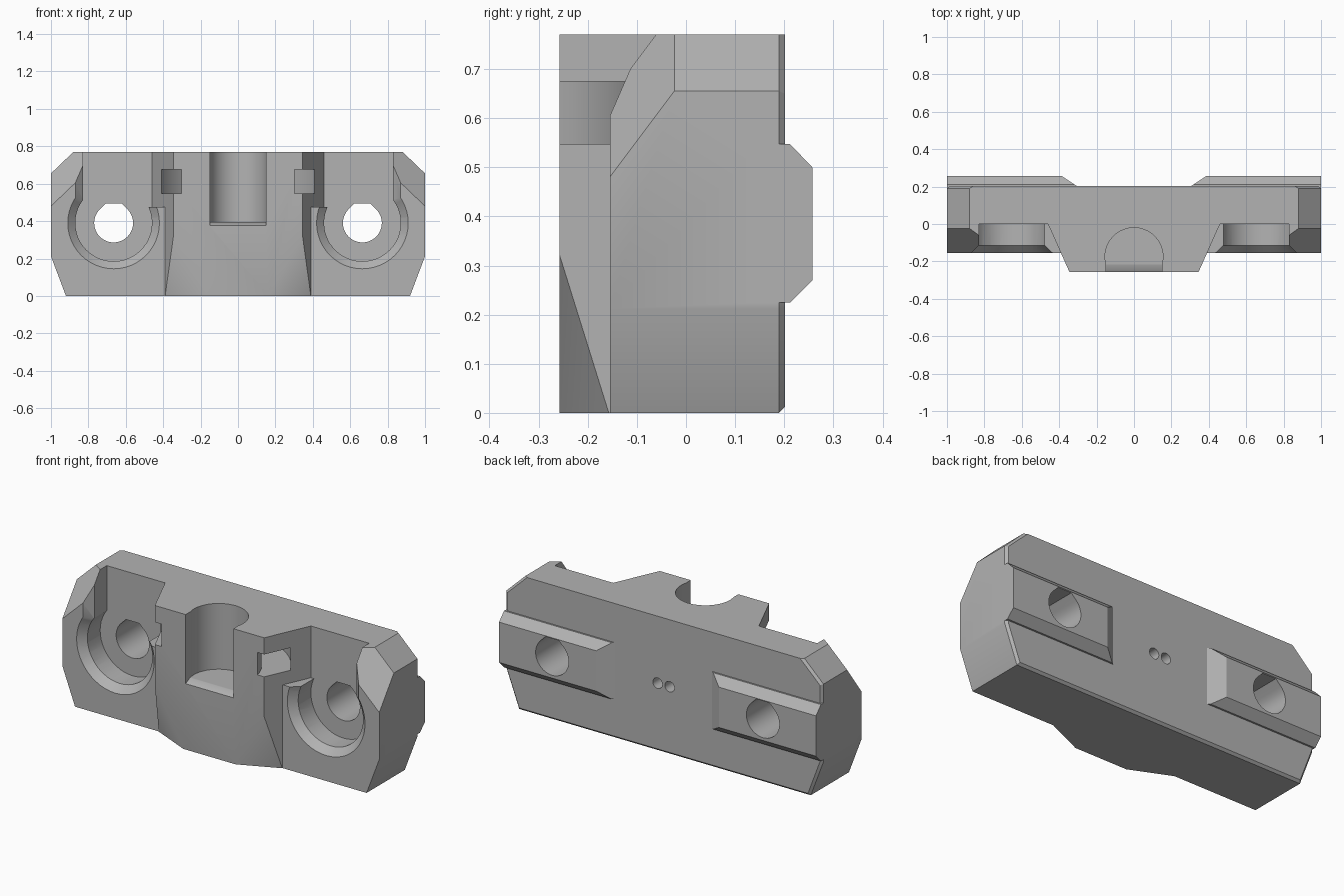
import bpy, bmesh, math
from mathutils import Vector

cube = bpy.data.objects.get("Cube")
if cube:
    bpy.data.objects.remove(cube, do_unlink=True)

grey = bpy.data.materials.new("plain_grey")
grey.use_nodes = True
grey.diffuse_color = (0.45, 0.45, 0.45, 1)
grey.node_tree.nodes["Principled BSDF"].inputs["Base Color"].default_value = (0.45, 0.45, 0.45, 1)


def prism(points, axis, lo, hi):
    """Extrude a 2D outline along an axis; the other two axes keep their order."""
    bm = bmesh.new()
    rings = []
    for depth in (lo, hi):
        ring = []
        for p in points:
            co = list(p)
            co.insert("xyz".index(axis), depth)
            ring.append(bm.verts.new(co))
        rings.append(ring)
        bm.faces.new(ring)
    n = len(points)
    for i in range(n):
        j = (i + 1) % n
        bm.faces.new((rings[0][i], rings[0][j], rings[1][j], rings[1][i]))
    bmesh.ops.recalc_face_normals(bm, faces=bm.faces)
    return bm


def slice_off(bm, co, normal):
    """Remove everything on the normal side of a plane and cap the cut."""
    geom = bm.verts[:] + bm.edges[:] + bm.faces[:]
    cut = bmesh.ops.bisect_plane(bm, geom=geom, plane_co=co, plane_no=normal, clear_outer=True)
    edges = [e for e in cut["geom_cut"] if isinstance(e, bmesh.types.BMEdge)]
    bmesh.ops.holes_fill(bm, edges=edges)
    bmesh.ops.recalc_face_normals(bm, faces=bm.faces)


def to_object(name, bm):
    mesh = bpy.data.meshes.new(name)
    bm.to_mesh(mesh)
    bm.free()
    mesh.materials.append(grey)
    obj = bpy.data.objects.new(name, mesh)
    bpy.context.collection.objects.link(obj)
    return obj


def combine(target, bm, operation):
    """Boolean a shape into the target, then drop the helper."""
    tool = to_object("helper", bm)
    tool.hide_render = True
    mod = target.modifiers.new("boolean", 'BOOLEAN')
    mod.operation, mod.object, mod.solver = operation, tool, 'EXACT'
    bpy.context.view_layer.update()
    graph = bpy.context.evaluated_depsgraph_get()
    mesh = bpy.data.meshes.new_from_object(target.evaluated_get(graph))
    target.modifiers.clear()
    target.data = mesh
    bpy.data.objects.remove(tool, do_unlink=True)


def arc(cx, cy, r, start, end, steps):
    angles = [math.radians(start + (end - start) * i / steps) for i in range(steps + 1)]
    return [(cx + r * math.cos(a), cy + r * math.sin(a)) for a in angles]


def circle(cx, cy, r, steps=48):
    return arc(cx, cy, r, 0, 360, steps)[:-1]


def cone(cx, cz, r_front, r_back, y_front, y_back):
    bm = prism(circle(cx, cz, r_front), "y", y_front, y_back)
    for v in bm.verts:
        if abs(v.co.y - y_back) < 1e-5:
            v.co.x = cx + (v.co.x - cx) * r_back / r_front
            v.co.z = cz + (v.co.z - cz) * r_back / r_front
    return bm


FRONT, BACK, TOP = -0.155, 0.202, 0.77
HOLE_X, HOLE_Z = 0.665, 0.39

# Main block with softened rear edges and sliced front top corners
half = [(0.92, 0), (1, 0.212), (1, 0.655), (0.88, TOP)]
bm = prism(half + [(-x, z) for x, z in reversed(half)], "y", FRONT, BACK)
rear = [e for e in bm.edges if all(abs(v.co.y - BACK) < 1e-5 for v in e.verts)
        and not all(v.co.z > TOP - 0.01 for v in e.verts)]
bmesh.ops.bevel(bm, geom=rear, offset=0.013, segments=1, affect='EDGES')
for s in (1, -1):
    slice_off(bm, Vector((s, FRONT, 0.48)), Vector((s * 0.0155, -0.0216, 0.0162)))
block = to_object("mount_block", bm)

# Round counterbores opening upward, with a chamfered rim
for s in (1, -1):
    combine(block, prism(circle(s * HOLE_X, HOLE_Z, 0.205), "y", -0.3, 0), 'DIFFERENCE')
    combine(block, cone(s * HOLE_X, HOLE_Z, 0.25, 0.2, -0.16, -0.11), 'DIFFERENCE')
    slot = [(0.3, -0.3), (0.87, -0.3), (0.87, FRONT), (0.828, -0.113), (0.828, 0), (0.3, 0)]
    combine(block, prism([(s * x, y) for x, y in slot], "z", 0.475, 1), 'DIFFERENCE')

# Central boss, its lower front corners sloped back
half = [(0.345, -0.257), (0.46, 0), (0.46, 0.1)]
bm = prism(half + [(-x, y) for x, y in reversed(half)], "z", 0, TOP)
for s in (1, -1):
    slice_off(bm, Vector((s * 0.345, -0.257, 0.32)), Vector((s * 0.032, -0.072, -0.018)))
combine(block, bm, 'UNION')

# Rear locating rails with bevelled long sides and sloped inner ends
rail = [(0.15, 0.225), (0.212, 0.225), (0.257, 0.27), (0.257, 0.5), (0.212, 0.547), (0.15, 0.547)]
for s in (1, -1):
    bm = prism(rail, "x", s * 0.2, s * 1.0)
    slice_off(bm, Vector((s * 0.305, BACK, 0)), Vector((s * -0.055, 0.082, 0)))
    combine(block, bm, 'UNION')

# Flat-topped bolt holes and small rear pin holes
for s in (1, -1):
    bore = arc(s * HOLE_X, HOLE_Z, 0.104, 135, 405, 36)
    bore += [(s * HOLE_X + 0.042, HOLE_Z + 0.105), (s * HOLE_X - 0.042, HOLE_Z + 0.105)]
    combine(block, prism(bore, "y", -0.4, 0.4), 'DIFFERENCE')
    combine(block, prism(circle(s * 0.038, 0.388, 0.03, 24), "y", 0.1, 0.3), 'DIFFERENCE')

# Vertical round socket in the boss with a sloped front lip
socket = arc(0, -0.175, 0.155, -14, 194, 40) + [(-0.15, -0.3), (0.15, -0.3)]
combine(block, prism(socket, "z", 0.395, 1), 'DIFFERENCE')
lip = [(-0.22, 0.395), (-0.27, 0.369), (-0.27, 0.45), (-0.22, 0.45)]
combine(block, prism(lip, "x", -0.15, 0.15), 'DIFFERENCE')

# Curved strap channel running behind the socket
channel = arc(0, -0.33, 0.465, 0, 180, 40) + arc(0, -0.33, 0.312, 180, 0, 40)
combine(block, prism(channel, "z", 0.547, 0.675), 'DIFFERENCE')

# Shading
bpy.ops.object.select_all(action='DESELECT')
block.select_set(True)
bpy.context.view_layer.objects.active = block
bpy.ops.object.shade_smooth_by_angle(angle=math.radians(28))
